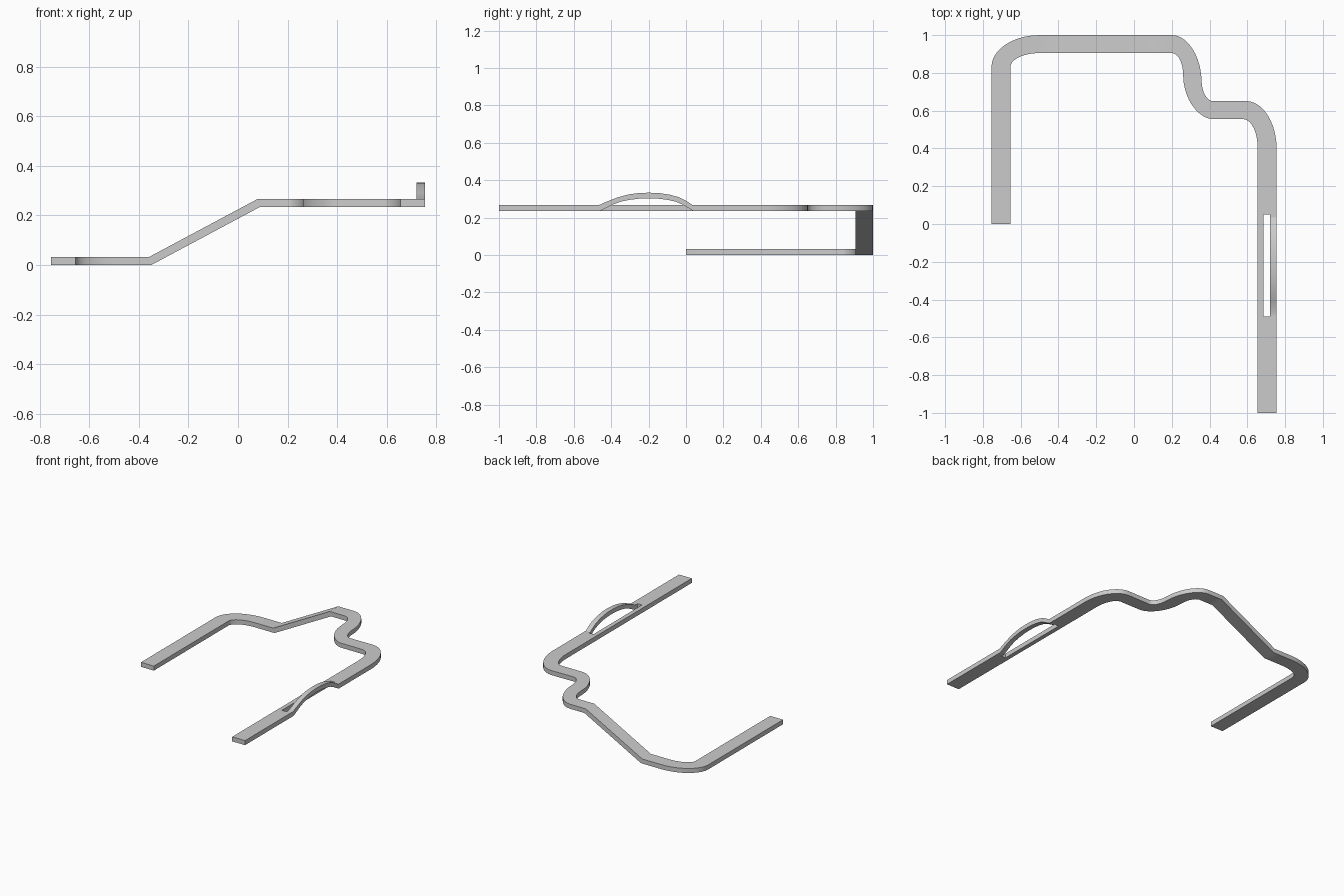
import bpy
from mathutils import Vector

if "Cube" in bpy.data.objects:
    bpy.data.objects.remove(bpy.data.objects["Cube"])

X0, XI, X1 = 0.755, 0.655, 0.72      # outer edge, inner edge, arch inner edge
ZL, ZR, T = 0.0, 0.235, 0.032        # low level, high level, thickness


def corner(a, c, b, n=10):
    """Rounded corner from a to b with tangents aimed at c."""
    a, c, b = Vector(a), Vector(c), Vector(b)
    p, q = a.lerp(c, 0.55), b.lerp(c, 0.55)
    return [a*(1-t)**3 + p*3*t*(1-t)**2 + q*3*t*t*(1-t) + b*t**3
            for t in (i/n for i in range(n+1))]


def sweep(name, sections):
    """Closed bar through four-cornered sections."""
    verts = [v for s in sections for v in s]
    m = len(sections)
    faces = [(i*4+k, i*4+(k+1) % 4, i*4+4+(k+1) % 4, i*4+4+k)
             for i in range(m-1) for k in range(4)]
    faces += [(3, 2, 1, 0), tuple(range(4*m-4, 4*m))]
    me = bpy.data.meshes.new(name)
    me.from_pydata(verts, [], faces)
    ob = bpy.data.objects.new(name, me)
    bpy.context.collection.objects.link(ob)
    bpy.context.view_layer.objects.active = ob
    ob.select_set(True)
    bpy.ops.object.mode_set(mode='EDIT')
    bpy.ops.mesh.select_all(action='SELECT')
    bpy.ops.mesh.normals_make_consistent(inside=False)
    bpy.ops.object.mode_set(mode='OBJECT')
    bpy.ops.object.shade_smooth_by_angle(angle=0.5)
    ob.select_set(False)


def flat(o, i, z):
    return [(o[0], o[1], z), (i[0], i[1], z), (i[0], i[1], z+T), (o[0], o[1], z+T)]


def ramp_edge(xb, xt, z):
    return [(xb, 1, z), (xb, 0.905, z), (xt, 0.905, z+T), (xt, 1, z+T)]


def bend(outer, inner, z):
    return [flat(o, i, z) for o, i in zip(corner(*outer), corner(*inner))]


# Main bent strip: low leg, ramp, S bend, high leg
frame = [flat((-X0, 0), (-XI, 0), ZL)]
frame += bend([(-X0, 0.83), (-X0, 1), (-0.5, 1)],
              [(-XI, 0.83), (-XI, 0.905), (-0.5, 0.905)], ZL)
frame += [ramp_edge(-0.35, -0.36, ZL), ramp_edge(0.09, 0.08, ZR)]
frame += bend([(0.2, 1), (0.35, 1), (0.358, 0.76)],
              [(0.2, 0.905), (0.26, 0.905), (0.26, 0.79)], ZR)
frame += bend([(0.358, 0.76), (0.358, 0.65), (0.42, 0.65)],
              [(0.26, 0.79), (0.26, 0.58), (0.41, 0.555)], ZR)[1:]
frame += bend([(0.59, 0.652), (X0, 0.652), (X0, 0.4)],
              [(0.58, 0.555), (XI, 0.555), (XI, 0.4)], ZR)
frame.append(flat((X0, 0.05), (XI, 0.05), ZR))
sweep("bent_strip", frame)

# High leg beyond the slot
sweep("leg_end", [flat((X0, y), (XI, y), ZR) for y in (-0.49, -1)])

# Straight rail beside the slot
sweep("slot_rail", [flat((0.685, y), (XI, y), ZR) for y in (0.05, -0.49)])

# Raised arch on the outer edge: (y bottom, z bottom, y top, z top)
b, t = ZR, ZR + T
profile = [(0.05, b, 0.05, t), (0.04, b, 0.035, t), (-0.02, 0.27, 0.005, 0.287),
           (-0.055, 0.285, -0.035, 0.308), (-0.1, 0.295, -0.09, 0.323),
           (-0.15, 0.301, -0.145, 0.331), (-0.2, 0.303, -0.2, 0.333),
           (-0.25, 0.301, -0.255, 0.331), (-0.3, 0.295, -0.31, 0.323),
           (-0.35, 0.285, -0.365, 0.308), (-0.39, 0.27, -0.41, 0.291),
           (-0.46, b, -0.465, t), (-0.49, b, -0.49, t)]
sweep("raised_arch", [[(X0, yb, zb), (X1, yb, zb), (X1, yt, zt), (X0, yt, zt)]
                      for yb, zb, yt, zt in profile])
